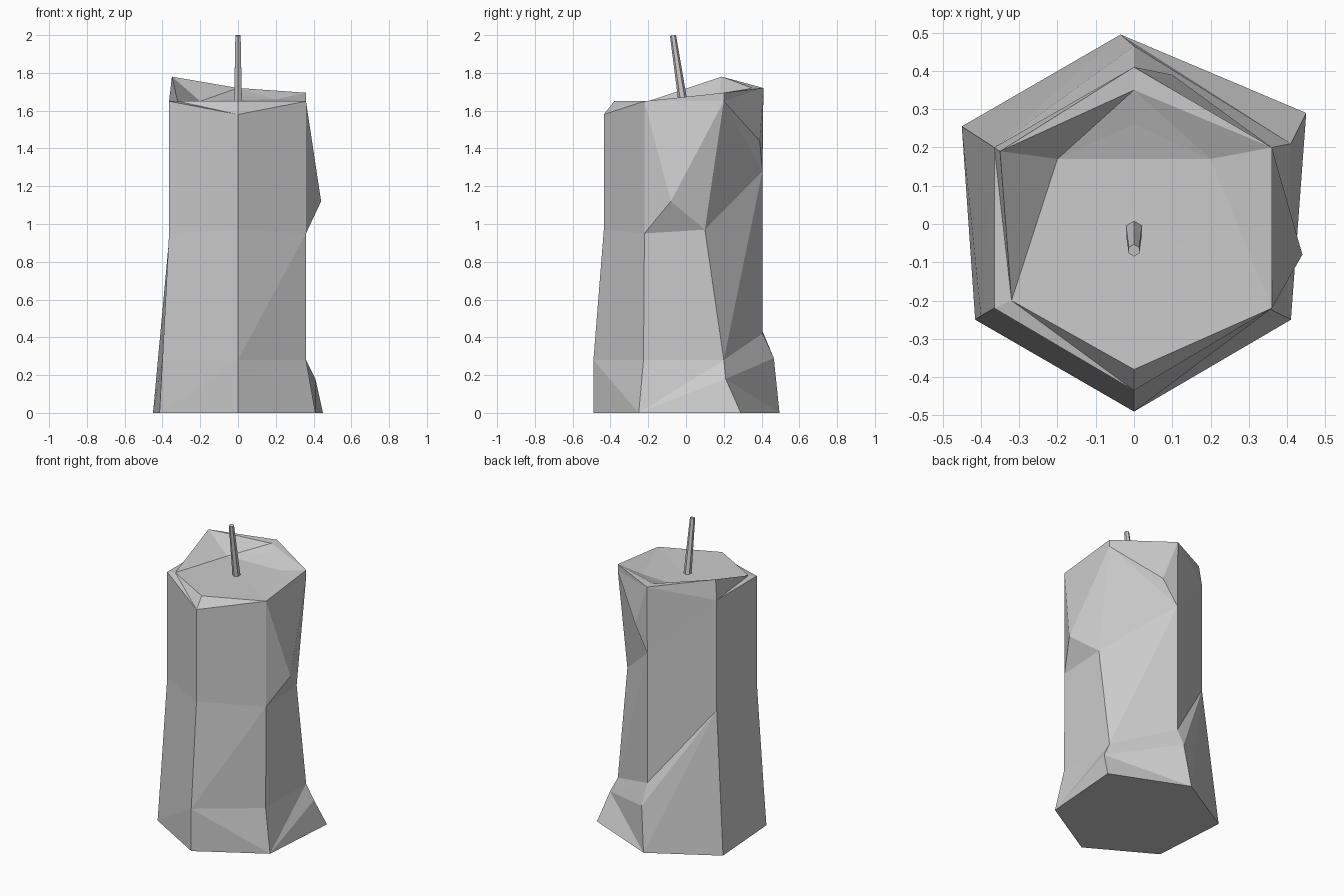
import bpy
import bmesh
from mathutils import Matrix, Vector

if "Cube" in bpy.data.objects:
    bpy.data.objects.remove(bpy.data.objects["Cube"], do_unlink=True)


def make_material(name, colour):
    mat = bpy.data.materials.new(name)
    mat.use_nodes = True
    mat.diffuse_color = colour
    mat.node_tree.nodes["Principled BSDF"].inputs["Base Color"].default_value = colour
    return mat


def make_object(name, bm, mat):
    bmesh.ops.recalc_face_normals(bm, faces=bm.faces)
    mesh = bpy.data.meshes.new(name)
    bm.to_mesh(mesh)
    bm.free()
    mesh.materials.append(mat)
    obj = bpy.data.objects.new(name, mesh)
    bpy.context.collection.objects.link(obj)
    return obj


def add_ring(bm, points):
    return [bm.verts.new(p) for p in points]


def add_face(bm, *verts):
    """Add a face, skipping corners that share one position."""
    kept = []
    for v in verts:
        if all((v.co - k.co).length > 0.0001 for k in kept):
            kept.append(v)
    return bm.faces.new(kept) if len(kept) > 2 else None


def loft(bm, low, high, diagonals):
    """Join two rings; each mark picks which way a side is creased, or none."""
    for i, mark in enumerate(diagonals):
        j = (i + 1) % len(low)
        a, b, c, d = low[i], low[j], high[j], high[i]
        if mark == "/":
            add_face(bm, a, b, c)
            add_face(bm, a, c, d)
        elif mark == "\\":
            add_face(bm, a, b, d)
            add_face(bm, b, c, d)


def fan(bm, centre, corners):
    """Raise a facetted lump over an open patch."""
    tip = bm.verts.new(centre)
    for i, corner in enumerate(corners):
        add_face(bm, corner, corners[(i + 1) % len(corners)], tip)


wax = make_material("grey wax", (0.6, 0.6, 0.6, 1))

# Candle body: six-cornered rings, counter-clockwise from the front corner
bm = bmesh.new()
waist_back_right = (-0.365, 0.2, 0.92)
foot_corner = (0.41, -0.25, 0)
foot_front = (0, -0.49, 0.28)
foot_side = (-0.4, -0.24, 0.28)

base = add_ring(bm, [(0, -0.49, 0), foot_corner, (0.45, 0.29, 0),
                     (-0.035, 0.495, 0), (-0.45, 0.255, 0), (-0.415, -0.25, 0)])
drip = add_ring(bm, [foot_front, foot_corner, (0.41, 0.21, 0.18),
                     (0, 0.465, 0.29), waist_back_right, foot_side])
ankle = add_ring(bm, [foot_front, (0.36, -0.225, 0.28), (0.36, 0.2, 0.28),
                      (0, 0.405, 0.42), waist_back_right, foot_side])
waist = add_ring(bm, [(0, -0.435, 0.97), (0.36, -0.22, 0.95), (0.36, 0.1, 0.97),
                      (0, 0.405, 1.28), waist_back_right, (-0.365, -0.22, 0.95)])
shoulder = add_ring(bm, [(0, -0.435, 1.58), (0.36, -0.22, 1.65), (0.36, 0.2, 1.65),
                         (0, 0.41, 1.72), (-0.365, 0.2, 1.65), (-0.365, -0.22, 1.65)])
rim = add_ring(bm, [(0, -0.38, 1.65), (0.36, -0.22, 1.65), (0.36, 0.2, 1.695),
                    (0, 0.35, 1.72), (-0.35, 0.19, 1.78), (-0.32, -0.2, 1.65)])

bm.faces.new(reversed(base))
loft(bm, base, drip, "//\\///")
loft(bm, drip, ankle, "//////")
loft(bm, ankle, waist, "//////")
loft(bm, waist, shoulder, "/  ///")
loft(bm, shoulder, rim, "//\\//\\")

# Wax lumps on the side and the back
fan(bm, (0.44, -0.08, 1.12), [waist[1], waist[2], shoulder[2], shoulder[1]])
add_face(bm, waist[2], waist[3], shoulder[2])
fan(bm, (0.1, 0.39, 1.44), [waist[3], shoulder[3], shoulder[2]])

# Melted pool sunk inside the rim
front, right, back_right, back, peak, left = rim
pool_left, pool_right, pool_back = add_ring(
    bm, [(-0.2, 0.17, 1.65), (0.2, 0.17, 1.66), (0, 0.26, 1.685)])
add_face(bm, left, front, right, pool_left)
add_face(bm, pool_left, right, pool_right)
add_face(bm, right, back_right, pool_right)
add_face(bm, pool_right, back_right, back)
add_face(bm, pool_right, back, pool_back)
add_face(bm, pool_left, pool_right, pool_back)
add_face(bm, pool_left, pool_back, back)
add_face(bm, pool_left, back, peak)
add_face(bm, pool_left, peak, left)
bmesh.ops.remove_doubles(bm, verts=bm.verts, dist=0.0005)
make_object("candle_body", bm, wax)

# Wick: a thin tapered rod leaning forward
bm = bmesh.new()
bottom, top = Vector((0, -0.016, 1.645)), Vector((0, -0.069, 1.998))
lean = (top - bottom).to_track_quat("Z", "Y").to_matrix().to_4x4()
bmesh.ops.create_cone(bm, cap_ends=True, segments=6, radius1=0.024, radius2=0.016,
                      depth=(top - bottom).length,
                      matrix=Matrix.Translation((bottom + top) / 2) @ lean)
make_object("wick", bm, wax)
